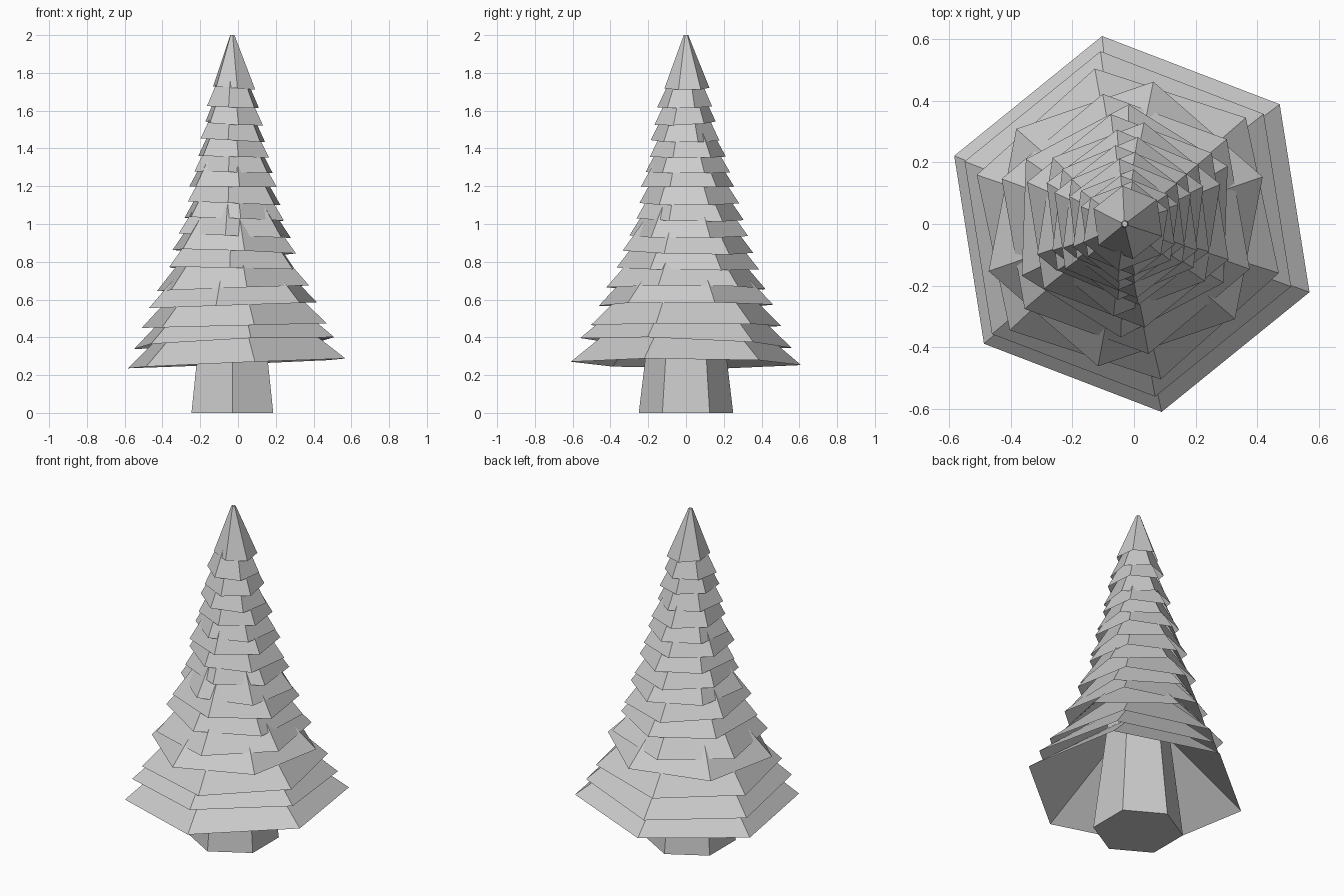
import bpy, bmesh
from math import cos, sin, radians

if "Cube" in bpy.data.objects:
    bpy.data.objects.remove(bpy.data.objects["Cube"])

CX = -0.03          # trunk axis
TOP = 2.0
SIDES = 6


def trunk_radius(z):
    return 0.25 - 0.12 * z


def ring(bm, cx, cy, r, z, twist, sx=0.0, sy=0.0):
    """Six-sided ring, twisted about z and leaning by slopes sx, sy."""
    out = []
    for i in range(SIDES):
        a = radians(30 + twist + 60 * i)
        dx, dy = r * cos(a), r * sin(a)
        out.append(bm.verts.new((cx + dx, cy + dy, z + sx * dx + sy * dy)))
    return out


def skin(bm, low, high):
    for i in range(SIDES):
        j = (i + 1) % SIDES
        bm.faces.new((low[i], low[j], high[j], high[i]))


def finish(bm, name):
    mesh = bpy.data.meshes.new(name)
    bm.to_mesh(mesh)
    bm.free()
    obj = bpy.data.objects.new(name, mesh)
    bpy.context.collection.objects.link(obj)


# tapered trunk running up to the tip
bm = bmesh.new()
low = ring(bm, CX, 0, trunk_radius(0), 0, 0)
high = ring(bm, CX, 0, 0.01, TOP, 0)
skin(bm, low, high)
bm.faces.new(low[::-1])
bm.faces.new(high)
finish(bm, "trunk")

# branch skirts: rim radius, rim height, twist, lean x, lean y, centre x, centre y
TIERS = [
    (.617, .262, 9, .042, -.008, -.007, 0),
    (.567, .370, 9, .043, -.040, -.02, 0),
    (.515, .462, 12, .025, 0, -.02, 0),
    (.470, .570, -11, .034, 0, -.027, 0),
    (.428, .660, 10, .036, -.006, -.027, 0),
    (.378, .764, -2, -.020, -.013, -.03, .01),
    (.350, .853, 9, -.036, -.022, -.02, .01),
    (.318, .938, -9, -.040, 0, -.017, .015),
    (.286, 1.025, 7, -.036, -.02, -.02, .022),
    (.266, 1.110, -7, -.040, 0, -.02, .018),
    (.250, 1.197, 8, -.010, 0, -.026, .008),
    (.225, 1.274, -7, -.025, 0, -.023, .01),
    (.203, 1.356, 7, -.025, 0, -.023, .01),
    (.184, 1.443, -8, -.060, 0, -.027, -.005),
    (.164, 1.533, 8, -.050, .05, -.02, -.005),
    (.147, 1.620, -9, -.040, .02, -.027, -.007),
    (.120, 1.720, 8, -.080, 0, -.02, .005),
]
for n, (r, z, twist, sx, sy, cx, cy) in enumerate(TIERS, 1):
    bm = bmesh.new()
    top = min(z + 0.37 - 0.006 * n, TOP)
    if n == len(TIERS):
        top = TOP
    low = ring(bm, cx, cy, r, z, twist, sx, sy)
    high = ring(bm, CX, 0, trunk_radius(top) if top < TOP else 0.012, top, twist)
    skin(bm, low, high)
    finish(bm, f"branch_tier_{n}")
